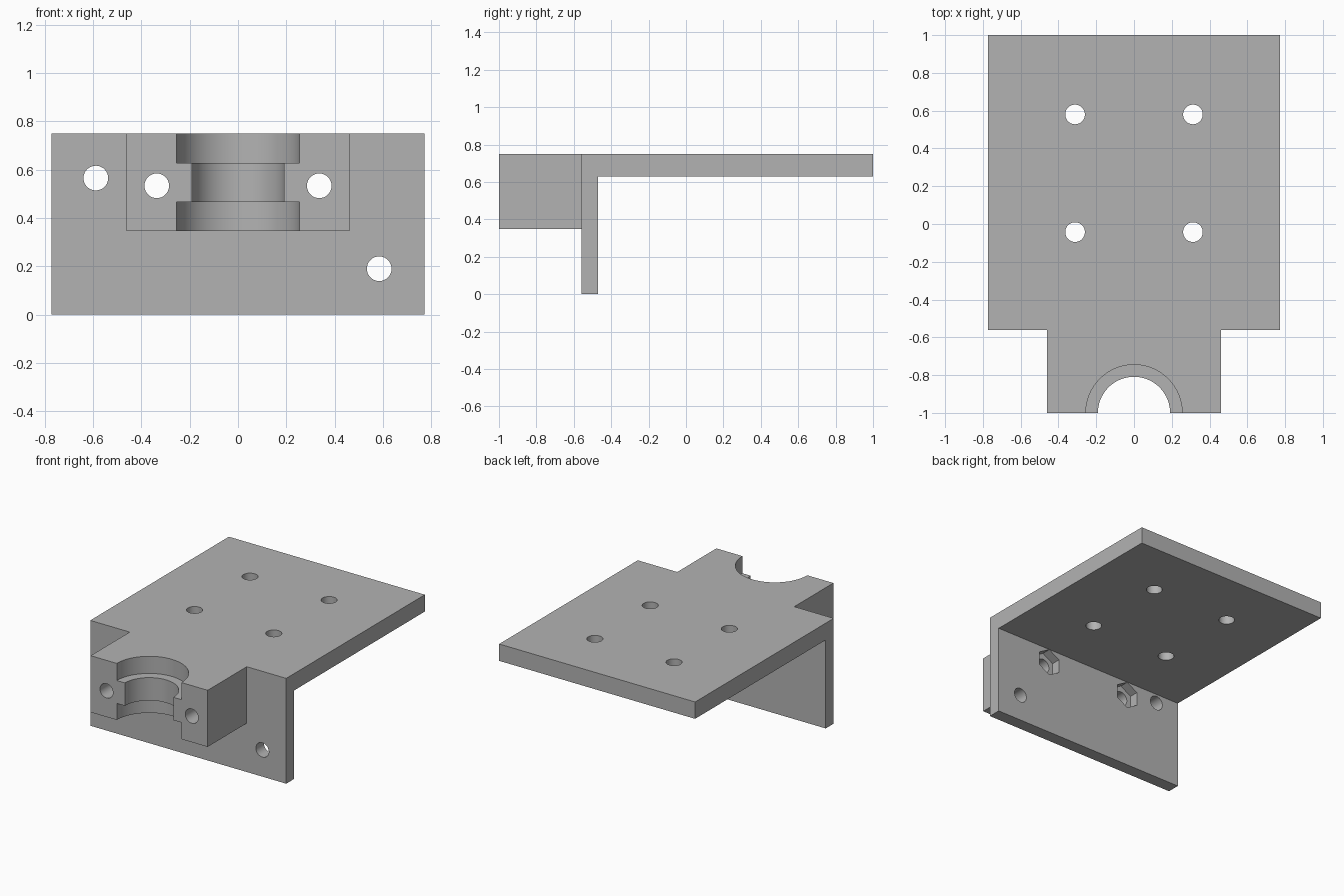
import bpy, bmesh, math
from mathutils import Matrix

cube = bpy.data.objects.get("Cube")
if cube:
    bpy.data.objects.remove(cube, do_unlink=True)

grey = bpy.data.materials.new("plain_grey")
grey.use_nodes = True
grey.diffuse_color = (0.45, 0.45, 0.45, 1)
grey.node_tree.nodes["Principled BSDF"].inputs["Base Color"].default_value = grey.diffuse_color


def make_object(name, bm):
    bmesh.ops.recalc_face_normals(bm, faces=bm.faces)
    mesh = bpy.data.meshes.new(name)
    bm.to_mesh(mesh)
    bm.free()
    mesh.materials.append(grey)
    obj = bpy.data.objects.new(name, mesh)
    bpy.context.collection.objects.link(obj)
    return obj


def extrude_profile(name, yz, half_width):
    """Side profile extruded symmetrically along x."""
    bm = bmesh.new()
    face = bm.faces.new([bm.verts.new((-half_width, y, z)) for y, z in yz])
    new = bmesh.ops.extrude_face_region(bm, geom=[face])["geom"]
    verts = [v for v in new if isinstance(v, bmesh.types.BMVert)]
    bmesh.ops.translate(bm, verts=verts, vec=(2 * half_width, 0, 0))
    return make_object(name, bm)


def cylinder(name, radius, start, end, sides=64):
    """Prism between two points lying along z or y."""
    bm = bmesh.new()
    along_y = start[1] != end[1]
    mid = [(a + b) / 2 for a, b in zip(start, end)]
    turn = Matrix.Rotation(math.pi / 2, 4, "X") if along_y else Matrix()
    bmesh.ops.create_cone(bm, cap_ends=True, segments=sides, radius1=radius, radius2=radius,
                          depth=math.dist(start, end), matrix=Matrix.Translation(mid) @ turn)
    return make_object(name, bm)


def combine(target, tool, operation):
    mod = target.modifiers.new(operation.lower(), "BOOLEAN")
    mod.operation, mod.solver, mod.object = operation, "EXACT", tool
    bpy.context.view_layer.objects.active = target
    bpy.ops.object.modifier_apply(modifier=mod.name)
    bpy.data.objects.remove(tool, do_unlink=True)


TOP, FRONT, WALL_FRONT, WALL_BACK = 0.75, -1.0, -0.56, -0.47

# Top plate and hanging wall share one L-shaped section
bracket = extrude_profile("mounting_bracket", [
    (WALL_FRONT, 0), (WALL_BACK, 0), (WALL_BACK, 0.63), (1, 0.63), (1, TOP), (WALL_FRONT, TOP)], 0.772)

# Front clamp block
block = extrude_profile("clamp_block", [
    (FRONT, 0.347), (-0.52, 0.347), (-0.52, TOP), (FRONT, TOP)], 0.461)
combine(bracket, block, "UNION")

# Stepped half-round seat: wide, narrow, wide
combine(bracket, cylinder("seat_bore", 0.191, (0, FRONT, 0.2), (0, FRONT, 0.9), 96), "DIFFERENCE")
for low, high in ((0.2, 0.465), (0.628, 0.9)):
    combine(bracket, cylinder("seat_step", 0.255, (0, FRONT, low), (0, FRONT, high), 96), "DIFFERENCE")

# Four screw holes through the top plate
for x in (-0.312, 0.312):
    for y in (-0.043, 0.58):
        combine(bracket, cylinder("plate_hole", 0.052, (x, y, 0.5), (x, y, 0.9)), "DIFFERENCE")

# Two wall holes and two clamp bolt holes
for x, z in ((-0.588, 0.565), (0.584, 0.19), (-0.336, 0.533), (0.336, 0.533)):
    combine(bracket, cylinder("wall_hole", 0.051, (x, -1.2, z), (x, -0.3, z)), "DIFFERENCE")

# Hexagonal nut pockets in the back of the wall
for x in (-0.336, 0.336):
    combine(bracket, cylinder("nut_pocket", 0.096, (x, WALL_BACK - 0.065, 0.533),
                              (x, WALL_BACK + 0.05, 0.533), 6), "DIFFERENCE")

# Smooth the round walls, keep the edges crisp
bpy.ops.object.select_all(action="DESELECT")
bracket.select_set(True)
bpy.context.view_layer.objects.active = bracket
bpy.ops.object.shade_smooth_by_angle(angle=math.radians(30))
